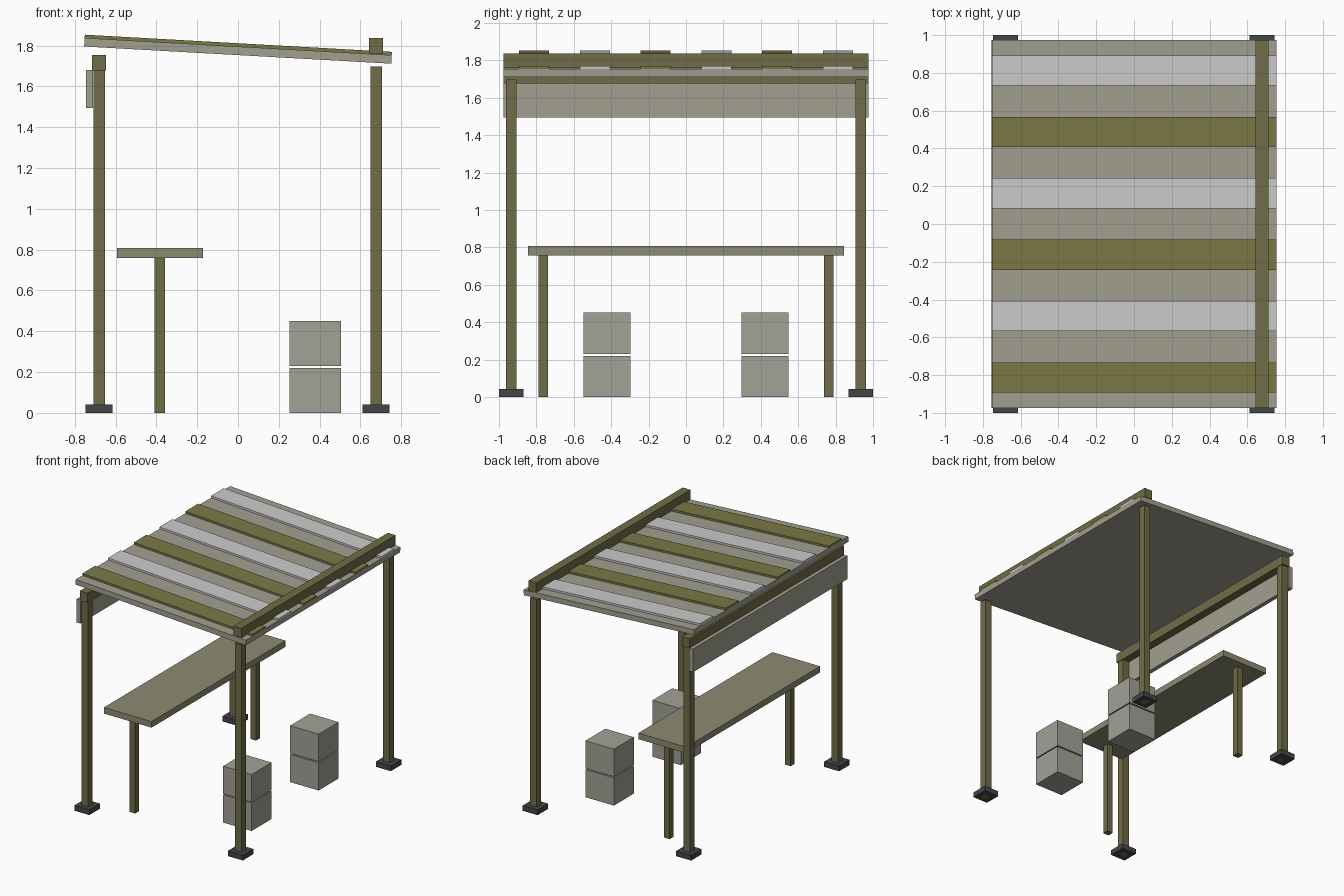
import bpy, math
from mathutils import Matrix

if "Cube" in bpy.data.objects:
    bpy.data.objects.remove(bpy.data.objects["Cube"])


def material(name, rgb):
    m = bpy.data.materials.new(name)
    m.diffuse_color = (*rgb, 1)
    m.use_nodes = True
    m.node_tree.nodes["Principled BSDF"].inputs["Base Color"].default_value = m.diffuse_color
    return m


TIMBER = material("dark_timber", (0.16, 0.15, 0.065))
OLIVE = material("olive_paint", (0.20, 0.19, 0.06))
PANEL = material("weathered_panel", (0.36, 0.35, 0.28))
TABLE = material("table_wood", (0.27, 0.26, 0.17))
CRATE = material("crate_grey", (0.36, 0.36, 0.31))
IRON = material("dark_iron", (0.06, 0.06, 0.065))


def box(name, x, y, z, mat=None, frame=Matrix()):
    """Box from (min, max) ranges, optionally placed in a tilted frame."""
    bpy.ops.mesh.primitive_cube_add(size=1)
    ob = bpy.context.object
    ob.name = name
    mid = [(a + b) / 2 for a, b in (x, y, z)]
    size = [b - a for a, b in (x, y, z)]
    ob.data.transform(Matrix.Diagonal((*size, 1)))
    ob.matrix_world = frame @ Matrix.Translation(mid)
    if mat:
        ob.data.materials.append(mat)
    return ob


def around(c, width):
    return (c - width / 2, c + width / 2)


FULL_Y = (-0.975, 0.975)

# Corner posts on foot plates
for side, px, top in (("left", -0.68, 1.677), ("right", 0.677, 1.697)):
    for end, py in (("front", -0.934), ("back", 0.934)):
        box(f"{end}_{side}_post", around(px, 0.058), around(py, 0.058), (0, top), TIMBER)
        box(f"{end}_{side}_foot_plate", around(px, 0.132), around(py, 0.132), (0, 0.042), IRON)

# Cross beams and hanging side board
box("left_beam", around(-0.681, 0.069), FULL_Y, (1.677, 1.754), TIMBER)
box("right_beam", around(0.677, 0.069), FULL_Y, (1.76, 1.837), TIMBER)
box("side_board", (-0.745, -0.711), FULL_Y, (1.495, 1.681), PANEL)

# Sloping roof with raised strips, alternating olive and plain grey
tilt = Matrix.Translation((0, 0, 1.753)) @ Matrix.Rotation(math.radians(3.2), 4, 'Y')
box("roof_slab", (-0.755, 0.752), FULL_Y, (0, 0.042), PANEL, tilt)
for i in range(6):
    y = around(-0.8125 + i * 0.325, 0.16)
    box(f"roof_strip_{i + 1}", (-0.755, 0.752), y, (0.042, 0.058),
        OLIVE if i % 2 == 0 else None, tilt)

# Counter table on two legs
box("table_top", (-0.593, -0.172), (-0.846, 0.846), (0.758, 0.807), TABLE)
for end, py in (("front", -0.763), ("back", 0.763)):
    box(f"{end}_table_leg", around(-0.383, 0.05), around(py, 0.05), (0, 0.758), TIMBER)

# Two stacks of two crates
for end, py in (("front", -0.423), ("back", 0.423)):
    for level, z in (("lower", (0, 0.221)), ("upper", (0.23, 0.451))):
        box(f"{end}_{level}_crate", around(0.379, 0.252), around(py, 0.252), z, CRATE)
